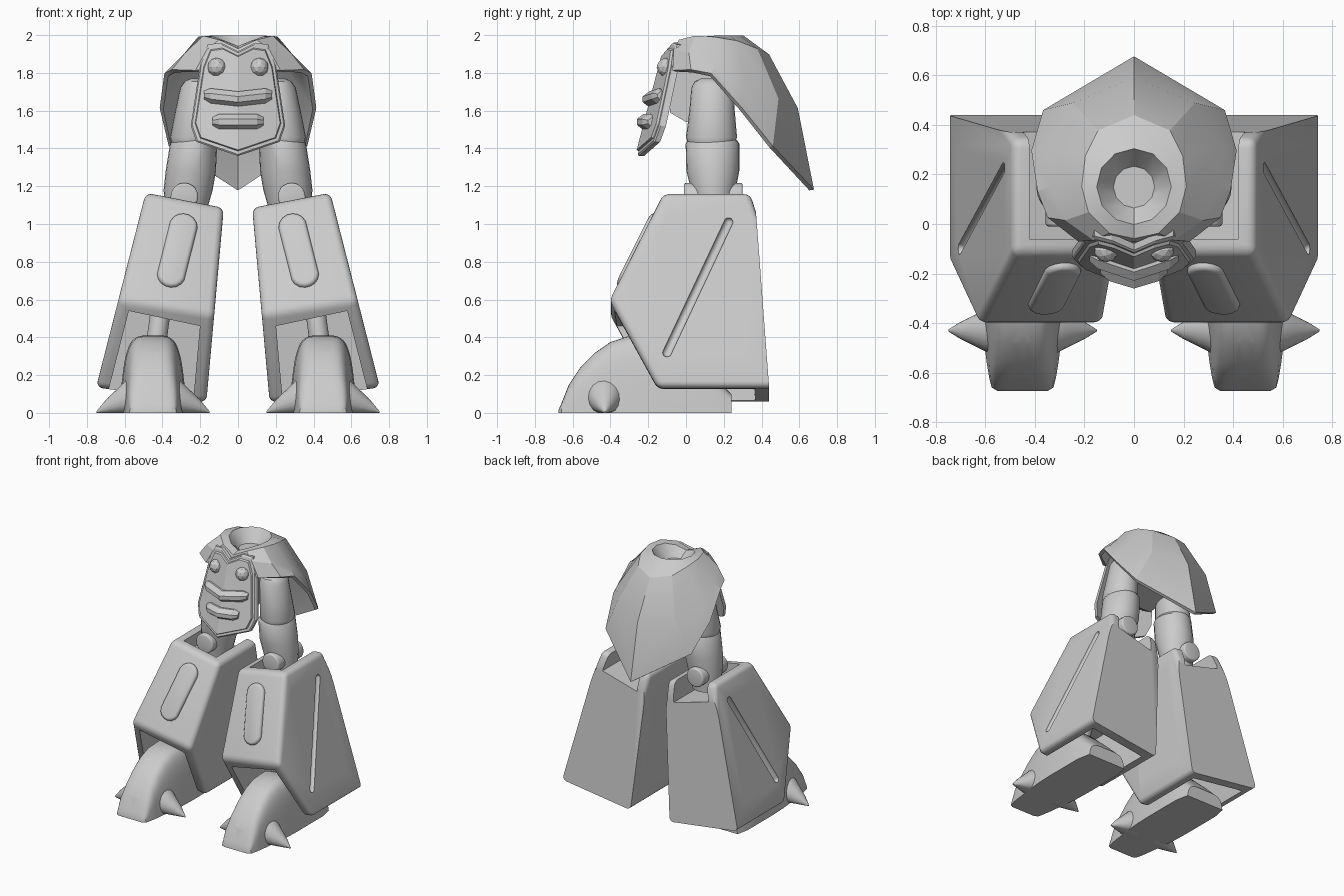
import bpy, bmesh, math
from mathutils import Vector, Matrix

if "Cube" in bpy.data.objects:
    bpy.data.objects.remove(bpy.data.objects["Cube"])


def make(name, bm):
    bmesh.ops.recalc_face_normals(bm, faces=bm.faces)
    me = bpy.data.meshes.new(name)
    bm.to_mesh(me)
    bm.free()
    ob = bpy.data.objects.new(name, me)
    bpy.context.collection.objects.link(ob)
    return ob


def loft(name, rings, closed=True, caps=(True, True)):
    bm = bmesh.new()
    vs = [[bm.verts.new(p) for p in r] for r in rings]
    n = len(vs[0])
    for a, b in zip(vs, vs[1:]):
        for i in range(n if closed else n - 1):
            j = (i + 1) % n
            bm.faces.new((a[i], a[j], b[j], b[i]))
    for use, r in zip(caps, (vs[0], vs[-1])):
        if use:
            bm.faces.new(r)
    return make(name, bm)


def ellipses(name, data, n=24):
    """data rows: z, centre x, centre y, radius x, radius y"""
    ang = [2 * math.pi * i / n for i in range(n)]
    return loft(name, [[(cx + rx * math.cos(t), cy + ry * math.sin(t), z) for t in ang]
                       for z, cx, cy, rx, ry in data])


def capsule(name, a, b, r):
    a, b = Vector(a), Vector(b)
    d = b - a
    bm = bmesh.new()
    bmesh.ops.create_uvsphere(bm, u_segments=16, v_segments=9, radius=r)
    for v in bm.verts:
        v.co.z += math.copysign(d.length / 2, v.co.z)
    m = Matrix.Translation((a + b) / 2) @ d.to_track_quat('Z', 'Y').to_matrix().to_4x4()
    bm.transform(m)
    return make(name, bm)


def cut(ob, cutter):
    cutter.hide_render = True
    m = ob.modifiers.new('cut', 'BOOLEAN')
    m.object, m.operation, m.solver = cutter, 'DIFFERENCE', 'EXACT'
    cutters.append(cutter)


def mirror(ob):
    m = ob.modifiers.new('mirror', 'MIRROR')
    m.merge_threshold = 0.0005


def bevel(ob, w, seg=3):
    m = ob.modifiers.new('bevel', 'BEVEL')
    m.width, m.segments, m.limit_method = w, seg, 'ANGLE'


def finish(ob, angle=None):
    bpy.context.view_layer.update()
    dg = bpy.context.evaluated_depsgraph_get()
    me = bpy.data.meshes.new_from_object(ob.evaluated_get(dg))
    ob.modifiers.clear()
    ob.data = me
    if angle:
        bpy.ops.object.select_all(action='DESELECT')
        ob.select_set(True)
        bpy.context.view_layer.objects.active = ob
        bpy.ops.object.shade_smooth_by_angle(angle=math.radians(angle))


cutters = []

# waist skirt: half rings front to back, mirrored
def arc(r, zs):
    return [(r * math.sin(i * math.pi / 6), 0.15 - r * math.cos(i * math.pi / 6), z)
            for i, z in enumerate(zs)]

dish = arc(0.09, [1.89] * 7)
rim = arc(0.155, [1.93, 1.96, 1.98, 1.985, 1.985, 1.985, 1.985])
collar = [(0, -.05, 1.92), (.1, -.03, 1.965), (.18, .05, 1.985), (.205, .15, 1.98),
          (.19, .27, 1.96), (.14, .37, 1.92), (0, .43, 1.89)]
middle = [(0, -.06, 1.88), (.16, -.055, 1.92), (.27, .02, 1.9), (.33, .15, 1.83),
          (.35, .31, 1.7), (.24, .48, 1.66), (0, .58, 1.61)]
hem = [(0, -.065, 1.84), (.22, -.06, 1.81), (.34, .03, 1.81), (.38, .13, 1.79),
       (.405, .29, 1.61), (.36, .45, 1.41), (0, .665, 1.18)]
skirt = loft('waist_skirt', [dish, rim, collar, middle, hem], False, (True, False))
mirror(skirt)
sol = skirt.modifiers.new('shell', 'SOLIDIFY')
sol.thickness, sol.offset = 0.025, 0
finish(skirt, 25)

# inner pelvis block
prof = [(-.08, 1.86), (-.085, 1.59), (0, 1.54), (.2, 1.58), (.2, 1.86)]
pelvis = loft('pelvis_block', [[(x, y, z) for y, z in prof] for x in (-.15, .15)])
finish(pelvis)

# front plate, folded along its centre
def py(x, z):
    return -.13 - .26 * (1.85 - z) + .3 * abs(x)

outline = [(0, 1.915), (.09, 1.96), (.16, 1.95), (.2, 1.85), (.25, 1.52), (.22, 1.435), (0, 1.36)]
def plate_ring(s, d):
    return [(x * s, py(x * s, 1.65 + (z - 1.65) * s) + d, 1.65 + (z - 1.65) * s) for x, z in outline]

plate = loft('front_plate', [plate_ring(1, .035), plate_ring(1, .008), plate_ring(.97, 0),
                             plate_ring(.91, 0), plate_ring(.89, -.012)], False)
mirror(plate)
finish(plate)

# plate bars and studs
for name, z0, w, lift in (('upper_bar', 1.66, .18, .02), ('lower_bar', 1.54, .135, 0)):
    rings = []
    for x, s in ((0, 1), (w - .035, 1), (w, .6)):
        z = z0 + lift * x / w
        rings.append([(x, py(x, z) + dy * s, z + dz * s) for dy, dz in
                      ((.02, .042), (-.015, .042), (-.05, .015), (-.05, -.015), (-.015, -.042), (.02, -.042))])
    bar = loft(name, rings, True, (False, True))
    mirror(bar)
    finish(bar)
bm = bmesh.new()
bmesh.ops.create_icosphere(bm, subdivisions=2, radius=.05,
                           matrix=Matrix.Translation((.112, -.105, 1.83)))
stud = make('round_stud', bm)
mirror(stud)
finish(stud)

# thighs
parts = [
    ellipses('upper_thigh', [(1.77, .2, .14, .05, .06), (1.755, .203, .14, .08, .095), (1.72, .208, .14, .098, .112),
                             (1.6, .225, .138, .107, .12), (1.46, .243, .135, .117, .135), (1.43, .245, .135, .108, .125)]),
    ellipses('lower_thigh', [(1.445, .235, .14, .11, .13), (1.425, .235, .14, .125, .142), (1.28, .25, .142, .133, .14),
                             (1.18, .264, .145, .13, .118), (1.02, .28, .15, .1, .1)]),
    capsule('ankle_rod', (.44, -.04, .32), (.36, .08, .9), .055)]

# knee joint
ring = [(.284 + .073 * math.cos(i * math.pi / 10), 1.145 + .073 * math.sin(i * math.pi / 10)) for i in range(20)]
parts.append(loft('knee_joint', [[(x, y, z) for x, z in ring] for y in (-.01, .3)]))
bevel(parts[-1], .012)

# shin box: leaning prism between an outer and a lower inner side
def xo(z):
    return .49 + .255 * (1.16 - z)

def xi(z):
    return .075 + .09 * (1.085 - z)

DROP = .08
def prism(name, prof, inset=0):
    return loft(name, [[(xi(z - DROP) + inset, y, z - DROP) for y, z in prof],
                       [(xo(z) - inset, y, z) for y, z in prof]])

shin = prism('shin_box', [(-.12, 1.165), (.34, 1.165), (.37, 1.07), (.44, .135), (-.15, .135), (-.405, .6)])
bm = bmesh.new()
bm.from_mesh(shin.data)
edges = [e for e in bm.edges if not all(v.co.y > .36 for v in e.verts)]
bmesh.ops.bevel(bm, geom=edges, offset=.035, segments=4, profile=.5, affect='EDGES')
bm.to_mesh(shin.data)
bm.free()
cut(shin, prism('foot_cavity', [(-.7, .54), (.33, .54), (.385, -.05), (-.7, -.05)], .07))
cut(shin, prism('knee_slot', [(-.06, 1.5), (.6, 1.5), (.6, 1.03), (-.06, 1.03)], .07))
for a, b in (((-.085, 1.01), (.29, .32)), ((.225, 1.01), (-.1, .32))):
    cut(shin, capsule('outer_groove', (xo(a[1]), *a), (xo(b[1]), *b), .024))
    p, q = a[1] - DROP, b[1] - DROP
    cut(shin, capsule('inner_groove', (xi(p), a[0], p), (xi(q), b[0], q), .024))
parts.append(shin)

# raised pad on the shin front
across = Vector((.42, 0, .08)).normalized()
down = Vector((.1, -.2, -.4)).normalized()
out = across.cross(down).normalized()
if out.y > 0:
    out = -out
side = down.cross(out).normalized()
mid = Vector((.322, -.25, .855))
stad = []
for i in range(16):
    t = (i + .5) * math.pi / 8
    stad.append((.075 * math.cos(t), .075 * math.sin(t) + math.copysign(.145, math.sin(t))))
pad = loft('shin_pad', [[mid + side * u + down * v + out * d for u, v in stad] for d in (-.03, .03)])
bevel(pad, .02)
parts.append(pad)

# foot: rounded sections from toe to heel
FX = .45
def section(y, wb, wt, h):
    pts = []
    for i in range(25):
        t = math.pi * i / 24
        c, s = math.cos(t), max(math.sin(t), 0)
        k = s ** .45
        pts.append((FX + math.copysign(abs(c) ** .45, c) * (wb + (wt - wb) * k), y, h * k))
    return pts

foot = loft('foot', [section(*r) for r in (
    (-.675, .1, .09, .015), (-.66, .125, .115, .05), (-.62, .135, .125, .15), (-.56, .145, .125, .24),
    (-.48, .155, .128, .32), (-.4, .165, .133, .375), (-.31, .175, .14, .405), (-.18, .18, .145, .41),
    (0, .18, .15, .33), (.14, .18, .15, .2), (.24, .16, .14, .1))])
cut(foot, capsule('toe_slot', (FX, -.615, .16), (FX, -.48, .325), .025))
parts.append(foot)

# side claws
for s, name in ((1, 'outer_claw'), (-1, 'inner_claw')):
    parts.append(loft(name, [[(FX + s * dx, -.43 + r * math.cos(t), max(0, r * (.9 + 1.05 * math.sin(t))))
                              for t in [k * math.pi / 8 for k in range(16)]]
                             for dx, r in ((.08, .11), (.15, .085), (.19, .065), (.25, .035), (.3, .004))]))

for ob in parts:
    mirror(ob)
    finish(ob, 35)
for c in cutters:
    bpy.data.objects.remove(c)
